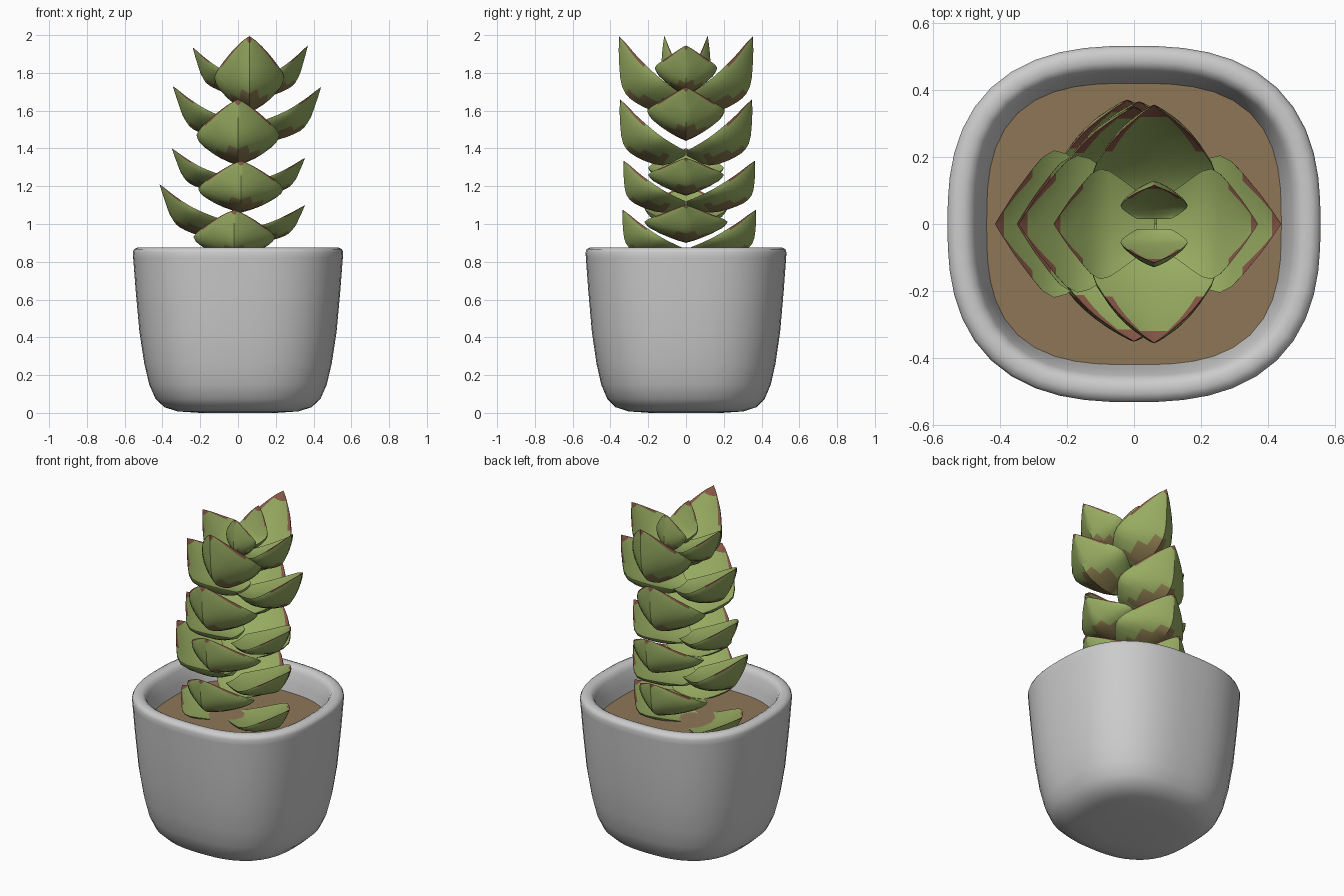
import bpy, bmesh, math
from mathutils import Vector, Matrix

if "Cube" in bpy.data.objects:
    bpy.data.objects.remove(bpy.data.objects["Cube"])


def material(name, rgb):
    m = bpy.data.materials.new(name)
    m.diffuse_color = (*rgb, 1)
    m.use_nodes = True
    m.node_tree.nodes["Principled BSDF"].inputs["Base Color"].default_value = m.diffuse_color
    return m


POT = material("pot grey", (0.60, 0.60, 0.60))
SOIL = material("soil brown", (0.27, 0.18, 0.095))
GREEN = material("leaf green", (0.31, 0.41, 0.12))
TIP = material("leaf tip red brown", (0.25, 0.10, 0.065))
PATCH = material("leaf base olive brown", (0.25, 0.19, 0.075))


def finish(bm, name, mats, angle):
    """Clean the mesh, mark sharp edges and make the object."""
    bmesh.ops.remove_doubles(bm, verts=bm.verts, dist=0.0005)
    bmesh.ops.recalc_face_normals(bm, faces=bm.faces)
    for f in bm.faces:
        f.smooth = True
    for e in bm.edges:
        e.smooth = len(e.link_faces) == 2 and e.calc_face_angle(0) < math.radians(angle)
    me = bpy.data.meshes.new(name)
    bm.to_mesh(me)
    bm.free()
    for m in mats:
        me.materials.append(m)
    ob = bpy.data.objects.new(name, me)
    bpy.context.collection.objects.link(ob)
    return ob


def rounded_square(bm, r, z, n, ratio=0.955, seg=48):
    """Ring of vertices on a superellipse."""
    ring = []
    for i in range(seg):
        a = 2 * math.pi * i / seg
        c, s = math.cos(a), math.sin(a)
        d = (abs(c) ** n + abs(s) ** n) ** (-1 / n)
        ring.append(bm.verts.new((r * d * c, r * ratio * d * s, z)))
    return ring


def bridge(bm, a, b):
    for i in range(len(a)):
        j = (i + 1) % len(a)
        bm.faces.new((a[i], a[j], b[j], b[i]))


# Pot: outer wall, rounded rim, inner wall down to the soil
PROFILE = [(0.20, 0, 2.6), (0.32, 0.008, 2.6), (0.39, 0.03, 2.6), (0.437, 0.075, 2.6),
           (0.470, 0.15, 2.6), (0.496, 0.26, 2.6), (0.522, 0.43, 2.6), (0.542, 0.65, 2.6),
           (0.555, 0.82, 2.6), (0.557, 0.85, 2.6), (0.550, 0.867, 2.6), (0.53, 0.876, 2.6),
           (0.505, 0.876, 2.65), (0.486, 0.866, 2.7), (0.473, 0.845, 2.75), (0.452, 0.78, 2.85),
           (0.435, 0.71, 2.95)]
bm = bmesh.new()
rings = [rounded_square(bm, *p) for p in PROFILE]
for a, b in zip(rings, rings[1:]):
    bridge(bm, a, b)
bm.faces.new(rings[0])
bm.faces.new(rings[-1])
finish(bm, "pot", [POT], 50)

# Soil: flat plate inside the pot
bm = bmesh.new()
low = rounded_square(bm, 0.437, 0.715, 2.95, 0.96)
top = rounded_square(bm, 0.44, 0.73, 2.95, 0.96)
bridge(bm, low, top)
bm.faces.new(low)
bm.faces.new(top)
finish(bm, "soil", [SOIL], 40)

# Leaf curves as fractions of length, width and height, from base to tip
SIDE_EDGE = [(0.0, 0.35, 0.28), (0.25, 0.70, 0.39), (0.54, 1.0, 0.56),
             (0.78, 0.58, 0.77), (0.93, 0.20, 0.93), (1, 0, 1)]
FRONT_EDGE = [(0.0, 0.50, 0.22), (0.15, 0.75, 0.30), (0.40, 1.0, 0.46),
              (0.70, 0.66, 0.71), (0.90, 0.26, 0.91), (1, 0, 1)]
KEEL = [(0.0, 0, 0.15), (0.35, 0, 0.0), (0.75, 0, 0.13),
        (0.95, 0, 0.33), (1.0, 0, 0.70), (1, 0, 1)]
STEPS = 3


def smooth_curve(points):
    """Catmull-Rom samples through the points."""
    p = [Vector(q) for q in points]
    p = [2 * p[0] - p[1]] + p + [2 * p[-1] - p[-2]]
    out = []
    for i in range(1, len(p) - 2):
        for s in range(STEPS):
            t = s / STEPS
            out.append(0.5 * (2 * p[i] + (p[i + 1] - p[i - 1]) * t
                              + (2 * p[i - 1] - 5 * p[i] + 4 * p[i + 1] - p[i + 2]) * t * t
                              + (3 * p[i] - p[i - 1] - 3 * p[i + 1] + p[i + 2]) * t ** 3))
    return out + [p[-2]]


UNDER = [math.pi * a for a in (0, 0.05, 0.14, 0.23, 0.32, 0.41, 0.5,
                               0.59, 0.68, 0.77, 0.86, 0.95, 1)]
UPPER = (-0.85, -0.45, 0, 0.45, 0.85)


def leaf(name, shape, cx, z, angle, length, height, width, keel=1.0, inset=0.002):
    """Boat-shaped pointed leaf; keel < 1 pulls the back of the leaf inward."""
    bm = bmesh.new()
    edge, back = smooth_curve(shape), smooth_curve(KEEL)
    pull = [keel, keel, keel, keel, (1 + keel) / 2, 1]
    place = Matrix.Translation((cx, 0, z)) @ Matrix.Rotation(angle, 4, 'Z')
    rings, shapes = [], []
    for i, (e, k) in enumerate(zip(edge, back)):
        a, b = divmod(i, STEPS)
        f = pull[a] + (pull[min(a + 1, 5)] - pull[a]) * b / STEPS
        k = Vector((k.x * f, 0, k.z))
        pts = []
        for th in UNDER:
            c = math.cos(th)
            s = 0.5 * math.sin(th) + 0.5 * (1 - abs(c))
            pts.append((e.x + (k.x - e.x) * s, e.y * c, e.z + (k.z - e.z) * s))
        for c in UPPER:
            pts.append((e.x, e.y * c, e.z - 0.12 * e.y * (1 - c * c)))
        shapes.append(pts)
        rings.append([bm.verts.new(place @ Vector((inset + u * (length - inset),
                                                   v * width, w * height)))
                      for u, v, w in pts])
    n, under = len(rings[0]), len(UNDER) - 1
    last = len(rings) - 1
    for i in range(last):
        t = (i + 0.5) / last
        for j in range(n):
            m = (j + 1) % n
            f = bm.faces.new((rings[i][j], rings[i][m], rings[i + 1][m], rings[i + 1][j]))
            quad = (shapes[i][j], shapes[i][m], shapes[i + 1][m], shapes[i + 1][j])
            u, v, w = (sum(q[d] for q in quad) / 4 for d in range(3))
            rim = j in (0, under - 1, under, n - 1)
            # red tip and rim, olive oval low on the back
            if (rim and t > 0.5) or (j >= under and t > 0.8) or t > 0.92:
                f.material_index = 1
            elif j < under and u > 0.3 and (v / 0.55) ** 2 + ((w - 0.12) / 0.17) ** 2 < 1:
                f.material_index = 2
    bm.faces.new(rings[0])
    finish(bm, name, [GREEN, TIP, PATCH], 38)


# Side leaves: axis x, then (base z, tip x, tip z) left and right, half width
SIDE = [(-0.03, (0.68, -0.38, 0.82), (0.68, 0.35, 0.86), 0.20),
        (-0.03, (0.93, -0.415, 1.21), (0.90, 0.355, 1.10), 0.22),
        (0.00, (1.17, -0.35, 1.40), (1.15, 0.355, 1.35), 0.20),
        (0.04, (1.45, -0.345, 1.73), (1.44, 0.44, 1.725), 0.205),
        (0.065, (1.69, -0.24, 1.935), (1.68, 0.37, 1.945), 0.165)]
for i, (cx, left, right, w) in enumerate(SIDE):
    for side, ang, (z, tx, tz) in (("left", math.pi, left), ("right", 0, right)):
        leaf(f"{side}_leaf_{i + 1}", SIDE_EDGE, cx, z, ang, abs(tx - cx), tz - z, w, 0.86)

# Front and back leaves: axis x, base z, tip z, front and back reach, half width, keel, inset
FRONT = [(-0.02, 0.81, 1.075, 0.335, 0.37, 0.215, 1.0, 0.002),
         (0.015, 1.06, 1.335, 0.33, 0.365, 0.225, 1.0, 0.002),
         (0.00, 1.31, 1.66, 0.35, 0.35, 0.22, 1.0, 0.002),
         (0.06, 1.59, 1.995, 0.355, 0.355, 0.185, 1.0, 0.002),
         (0.06, 1.75, 1.995, 0.115, 0.115, 0.10, 1.2, 0.015)]
for i, (cx, z, tz, front, back, w, k, gap) in enumerate(FRONT):
    leaf(f"front_leaf_{i + 1}", FRONT_EDGE, cx, z, -math.pi / 2, front, tz - z, w, k, gap)
    leaf(f"back_leaf_{i + 1}", FRONT_EDGE, cx, z, math.pi / 2, back, tz - z, w, k, gap)
